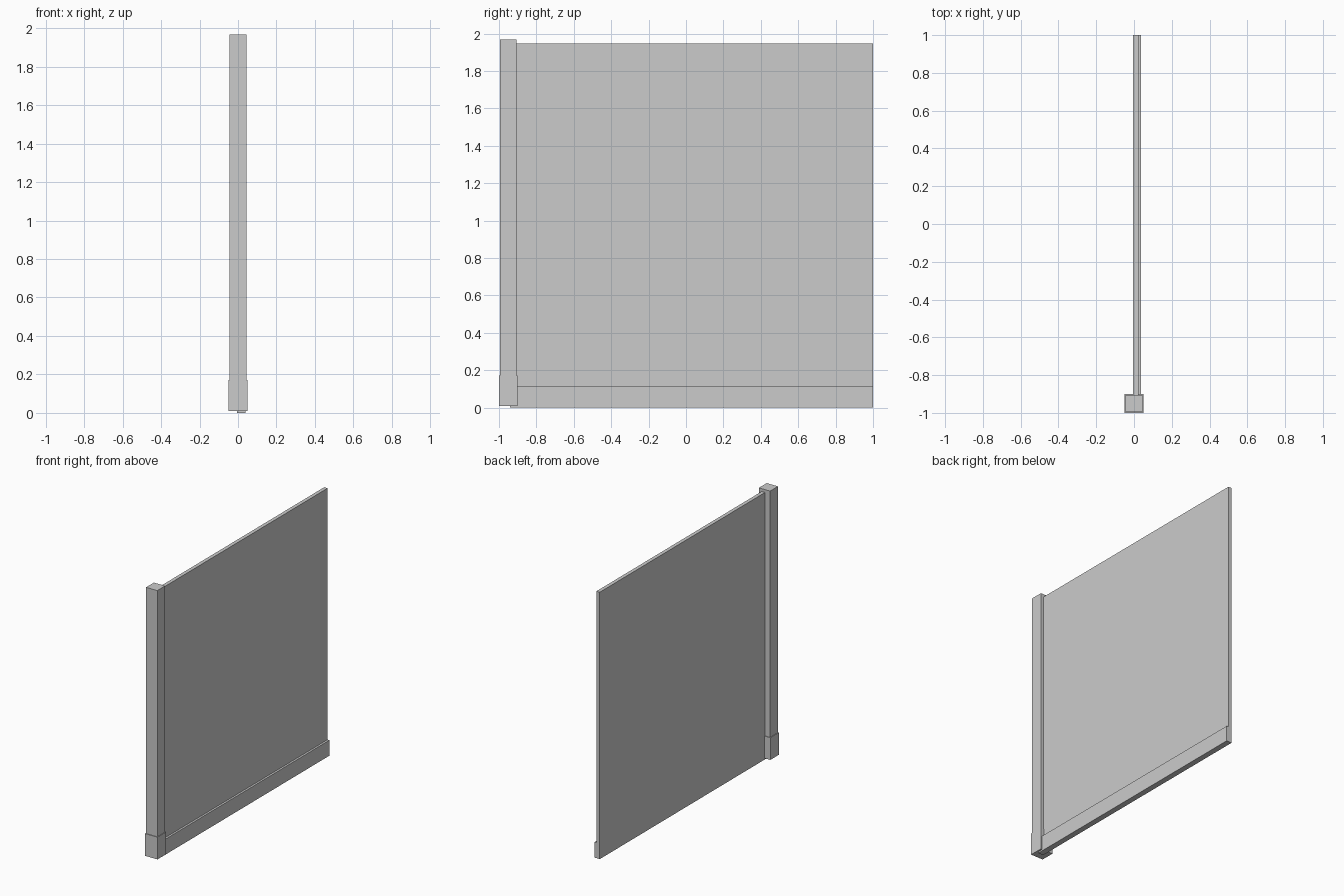
import bpy
import bmesh

if "Cube" in bpy.data.objects:
    bpy.data.objects.remove(bpy.data.objects["Cube"])


def extrude_profile(name, points, y0, y1):
    """Extrude an x/z outline along y from y0 to y1."""
    bm = bmesh.new()
    face = bm.faces.new([bm.verts.new((x, y0, z)) for x, z in points])
    ext = bmesh.ops.extrude_face_region(bm, geom=[face])
    moved = [g for g in ext["geom"] if isinstance(g, bmesh.types.BMVert)]
    bmesh.ops.translate(bm, verts=moved, vec=(0, y1 - y0, 0))
    bmesh.ops.recalc_face_normals(bm, faces=bm.faces)
    mesh = bpy.data.meshes.new(name)
    bm.to_mesh(mesh)
    bm.free()
    obj = bpy.data.objects.new(name, mesh)
    bpy.context.collection.objects.link(obj)
    return obj


def box(name, x0, x1, y0, y1, z0, z1):
    return extrude_profile(name, [(x0, z0), (x1, z0), (x1, z1), (x0, z1)], y0, y1)


# Thin wall panel with a skirting board along its right face (L section)
back, front, skirt = -0.004, 0.023, 0.038
extrude_profile("wall_panel_with_skirting",
                [(back, 0), (skirt, 0), (skirt, 0.113), (front, 0.113),
                 (front, 1.947), (back, 1.947)], -0.94, 1.0)

# Square end post and the slightly wider block at its foot
box("end_post", -0.045, 0.045, -0.995, -0.905, 0.01, 1.968)
box("post_base", -0.05, 0.05, -1.0, -0.9, 0.01, 0.172)
